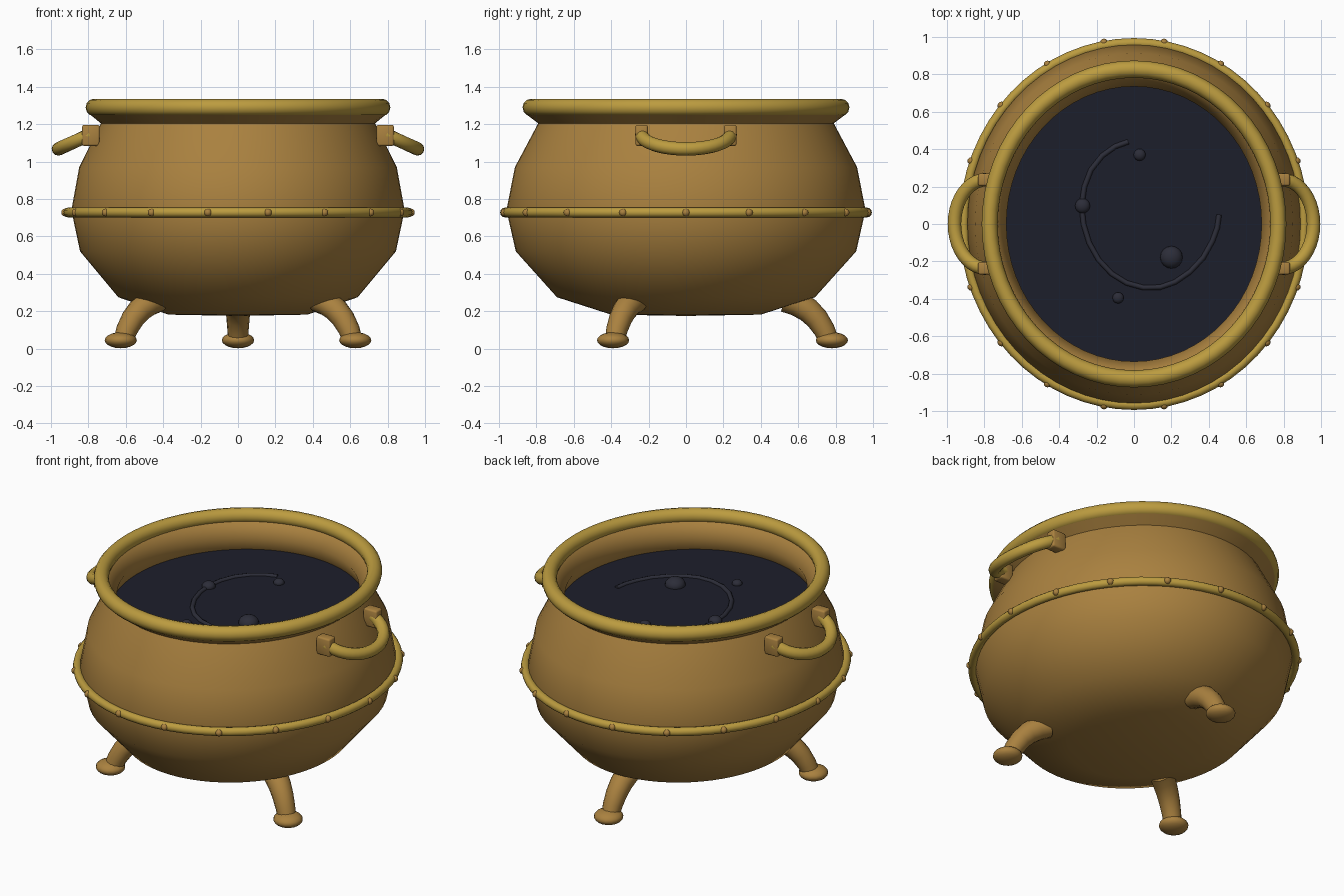
import bpy, bmesh
from math import sin, cos, pi, radians
from mathutils import Vector

if "Cube" in bpy.data.objects:
    bpy.data.objects.remove(bpy.data.objects["Cube"])

SX = 0.928  # the pot is narrower in x than in y


def mat(name, rgb):
    m = bpy.data.materials.new(name)
    m.diffuse_color = (*rgb, 1)
    m.use_nodes = True
    m.node_tree.nodes["Principled BSDF"].inputs["Base Color"].default_value = m.diffuse_color
    return m


BRONZE = mat("bronze", (0.40, 0.22, 0.05))
GOLD = mat("gold", (0.50, 0.33, 0.05))
BREW = mat("brew", (0.012, 0.013, 0.024))
BUBBLE = mat("bubble", (0.025, 0.026, 0.04))


def finish(name, bm, m, angle=50):
    bmesh.ops.recalc_face_normals(bm, faces=bm.faces)
    me = bpy.data.meshes.new(name)
    bm.to_mesh(me)
    bm.free()
    ob = bpy.data.objects.new(name, me)
    bpy.context.collection.objects.link(ob)
    me.materials.append(m)
    bpy.ops.object.select_all(action='DESELECT')
    bpy.context.view_layer.objects.active = ob
    ob.select_set(True)
    bpy.ops.object.shade_smooth_by_angle(angle=radians(angle))
    return ob


def lathe(name, profile, m, closed=False, steps=64, sx=SX, angle=50):
    bm = bmesh.new()
    vs = [bm.verts.new((0, r, z)) for r, z in profile]
    pairs = list(zip(vs, vs[1:])) + ([(vs[-1], vs[0])] if closed else [])
    edges = [bm.edges.new(p) for p in pairs]
    bmesh.ops.spin(bm, geom=vs + edges, cent=(0, 0, 0), axis=(0, 0, 1),
                   angle=2 * pi, steps=steps, use_duplicate=False)
    bmesh.ops.remove_doubles(bm, verts=bm.verts, dist=1e-4)
    bmesh.ops.scale(bm, vec=(sx, 1, 1), verts=bm.verts)
    return finish(name, bm, m, angle)


def ring(r, z, t, n=12):
    return [(r + t * cos(2 * pi * i / n), z + t * sin(2 * pi * i / n)) for i in range(n)]


def tube(name, pts, radii, m, n=12):
    bm = bmesh.new()
    pts = [Vector(p) for p in pts]
    loops = []
    for i, p in enumerate(pts):
        d = (pts[min(i + 1, len(pts) - 1)] - pts[max(i - 1, 0)]).normalized()
        u = d.cross(Vector((0.02, 0.03, 1))).normalized()
        v = d.cross(u)
        loops.append([bm.verts.new(p + radii[i] * (u * cos(2 * pi * k / n) + v * sin(2 * pi * k / n)))
                      for k in range(n)])
    for a, b in zip(loops, loops[1:]):
        for k in range(n):
            bm.faces.new((a[k], a[(k + 1) % n], b[(k + 1) % n], b[k]))
    bm.faces.new(loops[0])
    bm.faces.new(loops[-1])
    return finish(name, bm, m)


def ball(name, loc, r, m, squash=1.0, u=16, v=10):
    bm = bmesh.new()
    bmesh.ops.create_uvsphere(bm, u_segments=u, v_segments=v, radius=r)
    bmesh.ops.scale(bm, vec=(1, 1, squash), verts=bm.verts)
    bmesh.ops.translate(bm, vec=loc, verts=bm.verts)
    return finish(name, bm, m)


# Pot: outer wall, flared lip, inner wall and inner floor
lathe("pot_body", [(0, .175), (.40, .182), (.69, .275), (.91, .52), (.96, .74), (.915, .97),
                   (.79, 1.205), (.85, 1.25), (.83, 1.29), (.79, 1.27), (.735, 1.19),
                   (.77, 1.1), (.86, .95), (.89, .74), (.84, .54), (.64, .34), (0, .25)],
      BRONZE, angle=75)

# Rolled rim and belly band
lathe("rim", ring(.828, 1.29, .046), GOLD, closed=True, sx=.932)
lathe("belly_band", ring(.968, .728, .026), GOLD, closed=True, sx=.94)

# Rivets round the band
for i in range(18):
    a = radians(20 * i)
    ball("rivet", (.925 * cos(a), .985 * sin(a), .728), .021, BRONZE, u=10, v=6)

# Liquid surface, swirl and bubbles
Z = 1.10
lathe("liquid", [(0, Z), (.772, Z), (.772, Z - .03), (0, Z - .03)], BREW)
swirl = [(-.03, .44), (-.10, .415), (-.17, .365), (-.23, .29), (-.265, .20), (-.28, .10), (-.27, 0),
         (-.24, -.10), (-.19, -.19), (-.12, -.265), (-.04, -.315), (.05, -.34), (.14, -.338),
         (.22, -.31), (.30, -.255), (.37, -.18), (.42, -.09), (.445, -.02), (.455, .05)]
tube("swirl", [(x, y, Z) for x, y in swirl], [.014] * len(swirl), BUBBLE, 8)
for x, y, r in [(.03, .37, .032), (-.275, .097, .04), (.2, -.178, .06), (-.085, -.395, .03)]:
    ball("bubble", (x, y, Z + .005), r, BUBBLE, .75)

# Side handles with mounting blocks
for s in (-1, 1):
    arc = [(s * (.79 + .17 * sin(t)), .237 * cos(t), 1.145 - .077 * sin(t))
           for t in (pi * i / 20 for i in range(21))]
    tube("handle", arc, [.036] * len(arc), GOLD)
    for t in (-1, 1):
        bm = bmesh.new()
        bmesh.ops.create_cube(bm, size=1)
        bmesh.ops.scale(bm, vec=(.094, .066, .112), verts=bm.verts)
        bmesh.ops.bevel(bm, geom=bm.edges[:], offset=.01, segments=2, profile=.5, affect='EDGES')
        bmesh.ops.translate(bm, vec=(s * .787, t * .237, 1.14), verts=bm.verts)
        finish("handle_block", bm, BRONZE, 50)

# Three curved legs with flattened feet
for deg in (90, 210, 330):
    c, s = SX * cos(radians(deg)), sin(radians(deg))
    path = [(.53, .265), (.595, .243), (.655, .205), (.70, .16), (.74, .10), (.765, .04)]
    tube("leg", [(r * c, r * s, z) for r, z in path], [.07, .07, .066, .062, .057, .052], BRONZE)
    ball("foot", (.78 * c, .78 * s, .045), .086, BRONZE, .5)
